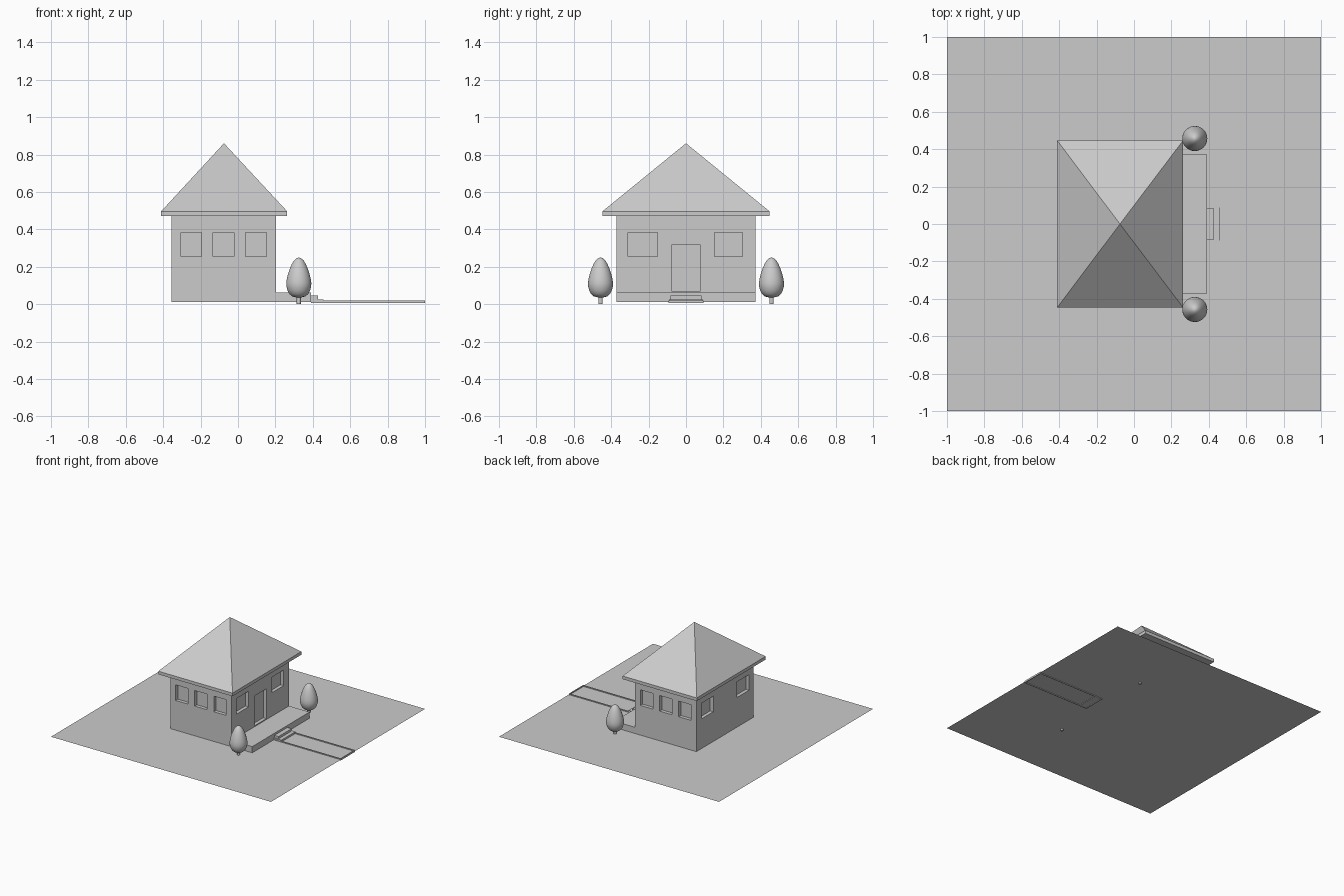
import bpy, bmesh, math

if "Cube" in bpy.data.objects:
    bpy.data.objects.remove(bpy.data.objects["Cube"])

grey = bpy.data.materials.new("plain_grey")
grey.diffuse_color = (0.6, 0.6, 0.6, 1)
grey.use_nodes = True
grey.node_tree.nodes["Principled BSDF"].inputs["Base Color"].default_value = grey.diffuse_color
GROUND = 0.011


def finish(name, bm):
    """Turn a bmesh into a linked object with the grey material."""
    bmesh.ops.recalc_face_normals(bm, faces=bm.faces)
    mesh = bpy.data.meshes.new(name)
    bm.to_mesh(mesh)
    bm.free()
    mesh.materials.append(grey)
    obj = bpy.data.objects.new(name, mesh)
    bpy.context.collection.objects.link(obj)
    return obj


def add_box(bm, x, y, z):
    """Box given by its (low, high) limits on each axis."""
    verts = bmesh.ops.create_cube(bm, size=1)["verts"]
    for v in verts:
        for i, (lo, hi) in enumerate((x, y, z)):
            v.co[i] = hi if v.co[i] > 0 else lo


def boxes(name, *limits):
    bm = bmesh.new()
    for lim in limits:
        add_box(bm, *lim)
    return finish(name, bm)


def lathe(name, profile, x, y, sides=32):
    """Spin an (r, z) profile around a vertical axis at x, y."""
    bm = bmesh.new()
    verts = [bm.verts.new((r, 0, z)) for r, z in profile]
    edges = [bm.edges.new(p) for p in zip(verts, verts[1:])]
    bmesh.ops.spin(bm, geom=verts + edges, cent=(0, 0, 0), axis=(0, 0, 1),
                   angle=2 * math.pi, steps=sides)
    bmesh.ops.remove_doubles(bm, verts=bm.verts, dist=1e-5)
    obj = finish(name, bm)
    obj.location = (x, y, 0)
    return obj


# Lawn: a single flat sheet
bm = bmesh.new()
bmesh.ops.create_grid(bm, x_segments=1, y_segments=1, size=1)
for v in bm.verts:
    v.co.z = GROUND
lawn = finish("lawn", bm)

# House walls with recessed windows and door
X0, X1, Y1 = -0.355, 0.203, 0.372
walls = boxes("house_walls", ((X0, X1), (-Y1, Y1), (GROUND, 0.475)))
D, OUT = 0.028, 0.05          # recess depth, cutter overhang
win_z = (0.255, 0.383)
cuts = []
for xc in (-0.25, -0.077, 0.097):       # three windows on each long side
    for s in (-1, 1):
        cuts.append(((xc - 0.056, xc + 0.056),
                     tuple(sorted((s * (Y1 - D), s * (Y1 + OUT)))), win_z))
for yr in ((-0.309, -0.153), (0.153, 0.303)):   # two windows on each end
    cuts.append(((X1 - D, X1 + OUT), yr, win_z))
    cuts.append(((X0 - OUT, X0 + D), yr, win_z))
cuts.append(((X1 - D, X1 + OUT), (-0.078, 0.078), (0.07, 0.315)))  # door
cutter = boxes("opening_cutter", *cuts)
cutter.hide_render = True
mod = walls.modifiers.new("openings", 'BOOLEAN')
mod.operation, mod.object, mod.solver = 'DIFFERENCE', cutter, 'EXACT'
bpy.context.view_layer.objects.active = walls
bpy.ops.object.modifier_apply(modifier=mod.name)
bpy.data.objects.remove(cutter)

# Hipped roof: eave slab rising to a single point
bm = bmesh.new()
add_box(bm, (-0.411, 0.263), (-0.447, 0.447), (0.47, 0.496))
top = max(bm.faces, key=lambda f: f.calc_center_median().z)
apex = bmesh.ops.poke(bm, faces=[top])["verts"][0]
apex.co = (-0.075, 0, 0.86)
finish("roof", bm)

# Porch and its two steps
boxes("porch", ((X1, 0.39), (-Y1, Y1), (GROUND, 0.062)))
boxes("upper_step", ((0.39, 0.428), (-0.084, 0.084), (0.008, 0.045)))
boxes("lower_step", ((0.39, 0.458), (-0.092, 0.092), (0.006, 0.026)))

# Path edging: a thin kerb around the walkway
K, PZ = 0.007, (0.005, 0.019)
boxes("path_edging",
      ((0.39, 1.0), (-0.094, -0.094 + K), PZ),
      ((0.39, 1.0), (0.094 - K, 0.094), PZ),
      ((1.0 - K, 1.0), (-0.094 + K, 0.094 - K), PZ),
      ((0.39, 0.39 + K), (-0.094 + K, 0.094 - K), PZ))

# Two egg-shaped trees beside the porch
leaf = [(0, .036), (.02, .037), (.036, .042), (.05, .054), (.06, .072),
        (.066, .094), (.067, .112), (.064, .135), (.057, .163),
        (.048, .19), (.037, .215), (.026, .233), (.013, .245), (0, .25)]
trunk = [(0, 0), (.011, 0), (.011, .04), (0, .04)]
for side, y in (("left", -0.457), ("right", 0.457)):
    lathe("tree_trunk_" + side, trunk, 0.325, y, 16)
    crown = lathe("tree_crown_" + side, leaf, 0.325, y)
    bpy.ops.object.select_all(action='DESELECT')
    crown.select_set(True)
    bpy.context.view_layer.objects.active = crown
    bpy.ops.object.shade_smooth_by_angle(angle=math.radians(40))
